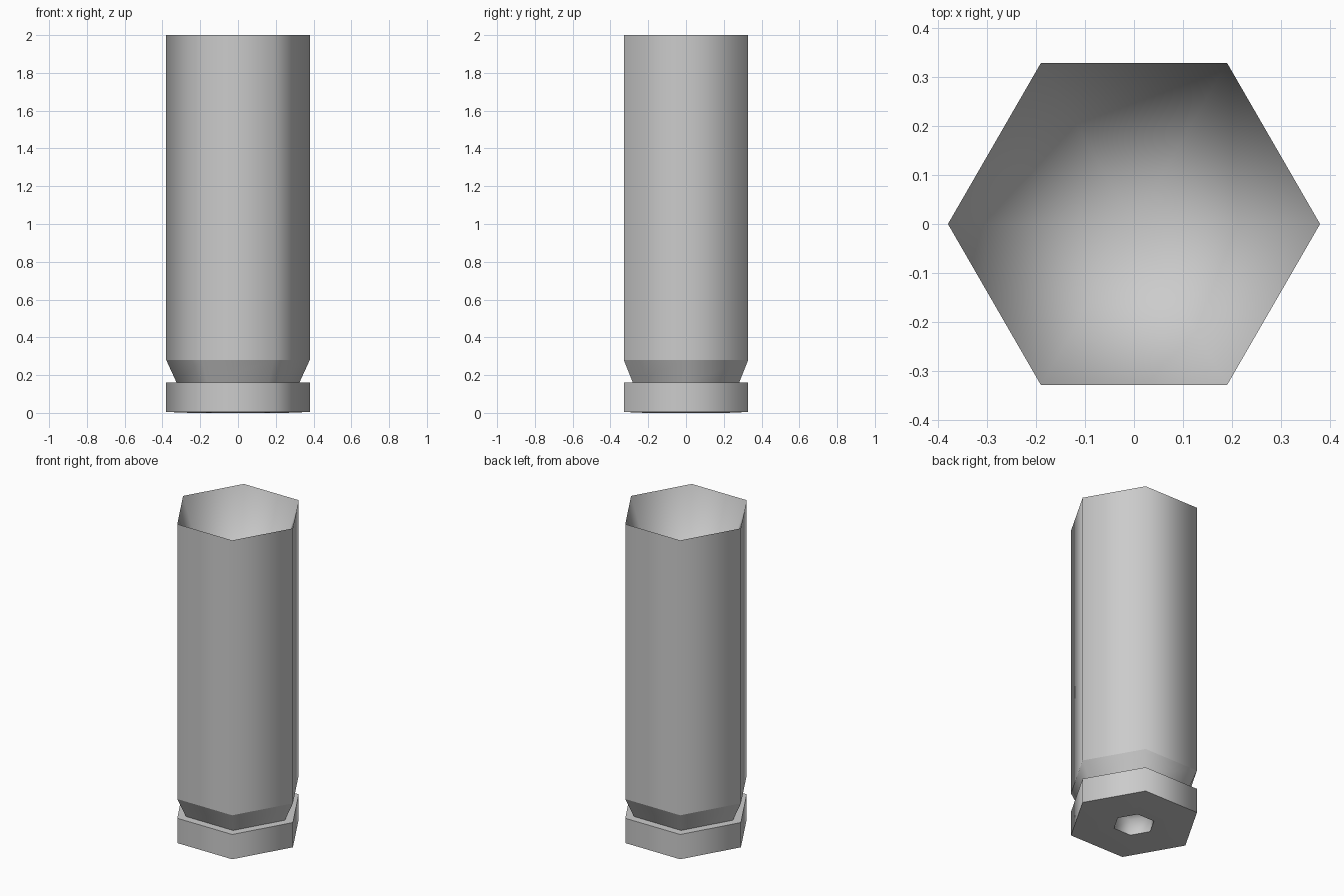
import bpy
import bmesh
from math import cos, sin, tau

SIDES = 6
R = 0.38          # outer radius, corner to centre
NECK = 0.325      # radius at the bottom of the extractor groove

if "Cube" in bpy.data.objects:
    bpy.data.objects.remove(bpy.data.objects["Cube"], do_unlink=True)

# One plain grey metal
metal = bpy.data.materials.new("grey_metal")
grey = (0.6, 0.6, 0.6, 1.0)
metal.use_nodes = True
metal.diffuse_color = grey
metal.node_tree.nodes["Principled BSDF"].inputs["Base Color"].default_value = grey


def lathe(name, profile):
    """Spin a (radius, height) profile into a smooth six-sided surface.
    Upward profiles face outward, downward ones face inward."""
    bm = bmesh.new()
    rings = []
    for r, z in profile:
        if r == 0:
            rings.append([bm.verts.new((0, 0, z))] * SIDES)
        else:
            rings.append([bm.verts.new((r * cos(tau * i / SIDES), r * sin(tau * i / SIDES), z))
                          for i in range(SIDES)])
    for a, b in zip(rings, rings[1:]):
        for i in range(SIDES):
            j = (i + 1) % SIDES
            corners = list(dict.fromkeys((a[i], a[j], b[j], b[i])))
            bm.faces.new(corners).smooth = True
    mesh = bpy.data.meshes.new(name)
    bm.to_mesh(mesh)
    bm.free()
    mesh.materials.append(metal)
    obj = bpy.data.objects.new(name, mesh)
    bpy.context.collection.objects.link(obj)
    return obj


# Separate surfaces keep the horizontal edges crisp while the sides shade round
lathe("case_body", [(R, 0.28), (R, 2.0)])
lathe("case_mouth", [(R, 2.0), (0, 0.9)])
lathe("groove_taper", [(NECK, 0.16), (R, 0.28)])
lathe("rim_top", [(R, 0.16), (NECK, 0.16)])
lathe("rim_side", [(R, 0.005), (R, 0.16)])

# Slightly raised base with a recessed primer pocket
lathe("base_face", [(0.12, 0.0), (0.25, 0.0), (R, 0.005)])
lathe("primer_pocket", [(0, 0.1), (0.12, 0.1), (0.12, 0.0)])
